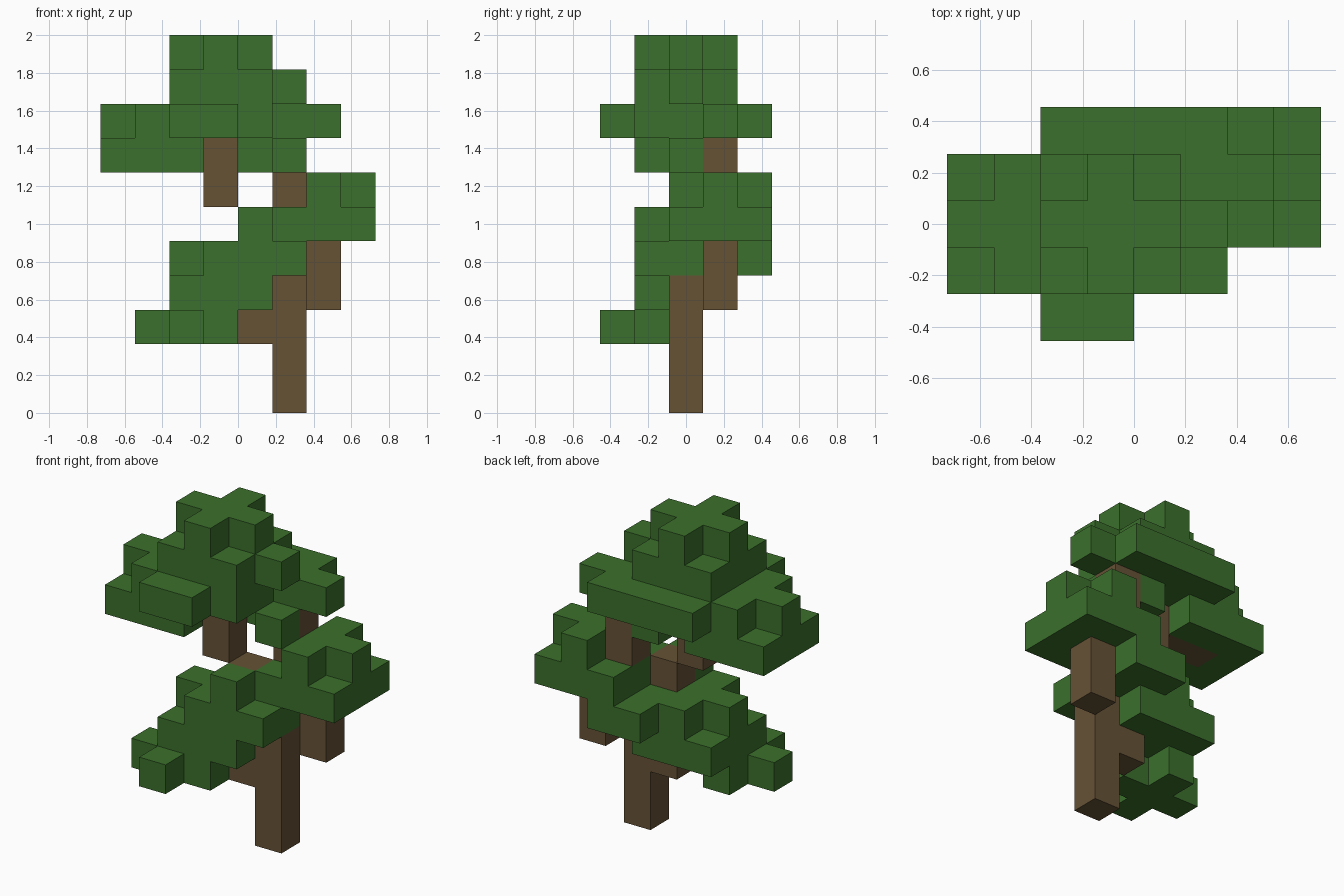
import bpy, bmesh
from mathutils import Vector

cube = bpy.data.objects.get("Cube")
if cube:
    bpy.data.objects.remove(cube, do_unlink=True)

U = 2 / 11                      # block size
ORIGIN = Vector((-4, -2.5, 0))  # grid corner, in blocks


def material(name, rgb):
    m = bpy.data.materials.new(name)
    m.use_nodes = True
    m.diffuse_color = (*rgb, 1)
    bsdf = m.node_tree.nodes["Principled BSDF"]
    bsdf.inputs["Base Color"].default_value = (*rgb, 1)
    bsdf.inputs["Roughness"].default_value = 0.9
    return m


leaf = material("leaf_green", (0.044, 0.162, 0.025))
bark = material("bark_brown", (0.133, 0.084, 0.036))


def row(z, y, x0, x1=None):
    """Blocks x0..x1 of one row at depth y and height z."""
    return {(x, y, z) for x in range(x0, (x1 or x0) + 1)}


def column(x, y, z0, z1):
    return {(x, y, z) for z in range(z0, z1 + 1)}


def slab(z, x0, x1, y0, y1):
    return set().union(*(row(z, y, x0, x1) for y in range(y0, y1 + 1)))


def plus(x, y, z):
    return row(z, y, x - 1, x + 1) | {(x, y - 1, z), (x, y + 1, z)}


# Trunk and branches
trunk = column(5, 2, 0, 3) | {(4, 2, 2)}
side_branch = column(6, 3, 3, 4) | column(5, 3, 6, 7)
upper_branch = {(4, 2, 5)} | column(3, 2, 6, 7) | row(7, 2, 1, 2)

# Leaf clusters
lower_leaves = (plus(2, 1, 2) | slab(3, 2, 4, 1, 3) | row(4, 1, 3, 5)
                | row(4, 2, 2, 5) | row(4, 3, 3, 5) | row(4, 4, 4, 5)
                | {(4, 1, 5)})
side_leaves = slab(5, 5, 7, 2, 4) | plus(6, 3, 6)
upper_leaves = (slab(7, 0, 2, 1, 3) | {(4, 3, 7), (5, 2, 7)}
                | row(8, 0, 2, 3) | row(8, 1, 1, 4) | row(8, 2, 0, 4)
                | row(8, 3, 1, 6) | row(8, 4, 2, 5)
                | slab(9, 2, 4, 1, 3) | {(5, 2, 9)} | plus(3, 2, 10))

wood = trunk | side_branch | upper_branch
parts = [("trunk", trunk, bark), ("side_branch", side_branch, bark),
         ("upper_branch", upper_branch, bark),
         ("lower_leaves", lower_leaves - wood, leaf),
         ("side_leaves", side_leaves - wood, leaf),
         ("upper_leaves", upper_leaves - wood, leaf)]
filled = set().union(*(cells for _, cells, _ in parts))


def build(name, cells, mat):
    """Joins blocks into one skin, leaving out faces between touching blocks."""
    bm = bmesh.new()
    for cell in sorted(cells):
        centre = Vector(cell) + Vector((0.5, 0.5, 0.5))
        for axis in range(3):
            for sign in (-1, 1):
                n = Vector((0, 0, 0))
                n[axis] = sign
                if tuple(int(c + d) for c, d in zip(cell, n)) in filled:
                    continue
                a = Vector((0, 0, 0))
                a[(axis + 1) % 3] = 0.5
                b = n.cross(a)
                mid = centre + n / 2
                corners = (mid - a - b, mid + a - b, mid + a + b, mid - a + b)
                bm.faces.new([bm.verts.new((c + ORIGIN) * U) for c in corners])
    bmesh.ops.remove_doubles(bm, verts=bm.verts, dist=U / 100)
    mesh = bpy.data.meshes.new(name)
    bm.to_mesh(mesh)
    bm.free()
    mesh.materials.append(mat)
    bpy.context.collection.objects.link(bpy.data.objects.new(name, mesh))


for part in parts:
    build(*part)
